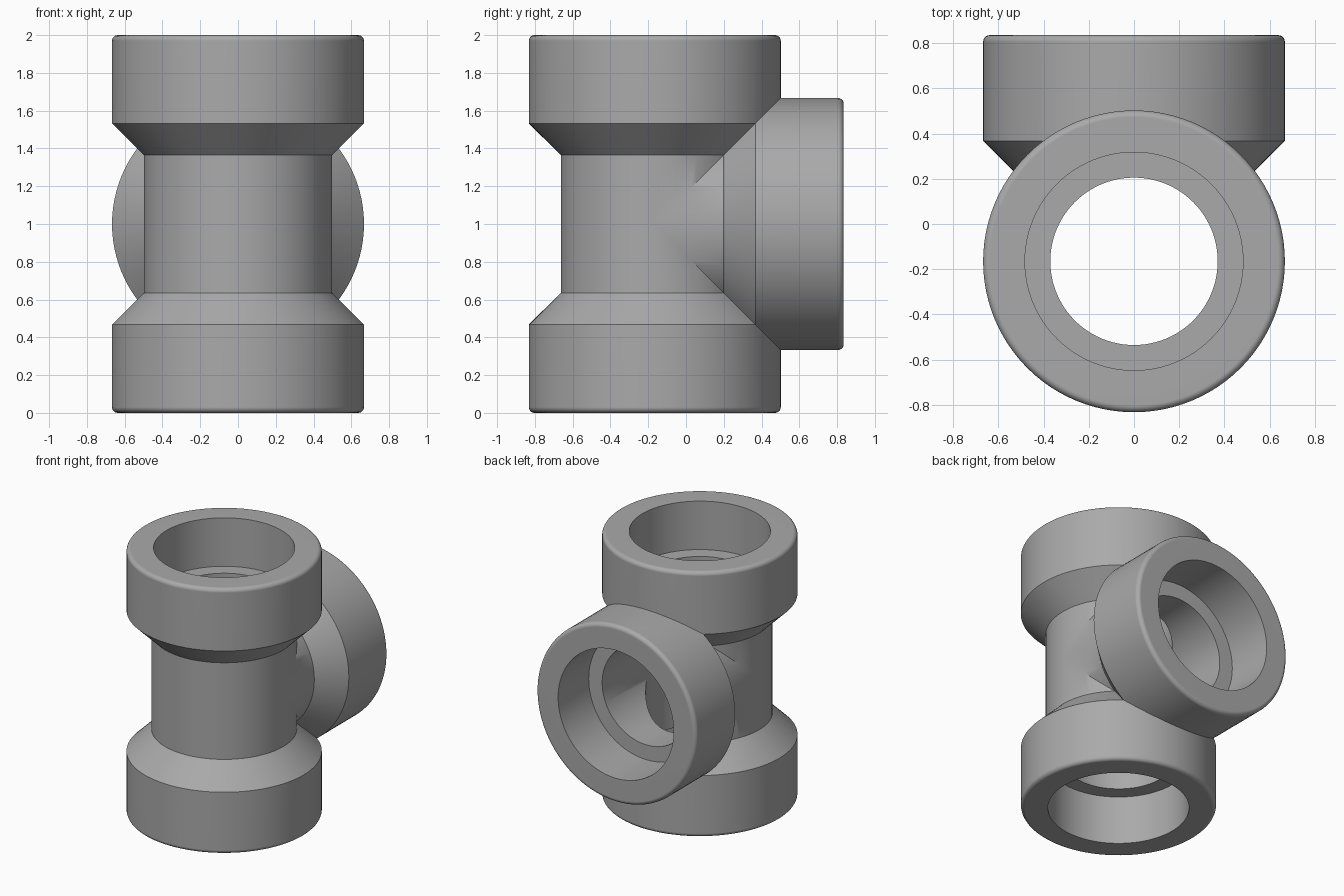
import bpy, bmesh, math
from mathutils import Matrix, Vector

cube = bpy.data.objects.get("Cube")
if cube:
    bpy.data.objects.remove(cube, do_unlink=True)

SEGMENTS = 96
AXIS_Y = -0.165
COLLAR, TUBE, SOCKET, BORE = 0.667, 0.497, 0.482, 0.37
FILLET = 0.03


def arm_profile():
    """Half section of one arm (radius, height), from outer tube over the rim to the bore."""
    pts = [(TUBE, 0), (TUBE, 0.364), (COLLAR, 0.532)]
    for i in range(6):
        a = math.radians(18 * i)
        pts.append((COLLAR - FILLET + FILLET * math.cos(a), 1 - FILLET + FILLET * math.sin(a)))
    return pts + [(SOCKET, 1), (SOCKET, 0.635), (BORE, 0.635), (BORE, 0)]


def add_arm(target, transform, cut_normals):
    """Revolve the section, turn it into place and mitre it where the arms meet."""
    bm = bmesh.new()
    verts = [bm.verts.new((r, 0, z)) for r, z in arm_profile()]
    edges = [bm.edges.new(pair) for pair in zip(verts, verts[1:])]
    bmesh.ops.spin(bm, geom=verts + edges, cent=(0, 0, 0), axis=(0, 0, 1),
                   angle=math.tau, steps=SEGMENTS)
    bmesh.ops.remove_doubles(bm, verts=bm.verts, dist=1e-4)
    bm.transform(transform)
    for normal in cut_normals:
        bmesh.ops.bisect_plane(bm, geom=bm.verts[:] + bm.edges[:] + bm.faces[:], dist=1e-5,
                               plane_co=(0, 0, 0), plane_no=Vector(normal).normalized(),
                               clear_outer=True)
    part = bpy.data.meshes.new("arm")
    bm.to_mesh(part)
    bm.free()
    target.from_mesh(part)
    bpy.data.meshes.remove(part)


# Three equal arms: up, down and back
tee = bmesh.new()
add_arm(tee, Matrix.Identity(4), [(0, 1, -1)])
add_arm(tee, Matrix.Diagonal((1, 1, -1, 1)), [(0, 1, 1)])
add_arm(tee, Matrix.Rotation(-math.pi / 2, 4, 'X'), [(0, -1, 1), (0, -1, -1)])

# Weld the mitred seams and stand the fitting on the ground
bmesh.ops.remove_doubles(tee, verts=tee.verts, dist=2e-4)
bmesh.ops.recalc_face_normals(tee, faces=tee.faces)
bmesh.ops.translate(tee, verts=tee.verts, vec=(0, AXIS_Y, 1))
mesh = bpy.data.meshes.new("pipe_tee")
tee.to_mesh(mesh)
tee.free()

# Grey metal
metal = bpy.data.materials.new("grey_metal")
metal.use_nodes = True
colour = (0.4, 0.4, 0.4, 1)
metal.diffuse_color = colour
metal.node_tree.nodes["Principled BSDF"].inputs["Base Color"].default_value = colour
mesh.materials.append(metal)

pipe = bpy.data.objects.new("pipe_tee", mesh)
bpy.context.collection.objects.link(pipe)
bpy.ops.object.select_all(action='DESELECT')
pipe.select_set(True)
bpy.context.view_layer.objects.active = pipe
bpy.ops.object.shade_smooth_by_angle(angle=math.radians(30))
weighted = pipe.modifiers.new("flat_rims", 'WEIGHTED_NORMAL')
weighted.keep_sharp = True
